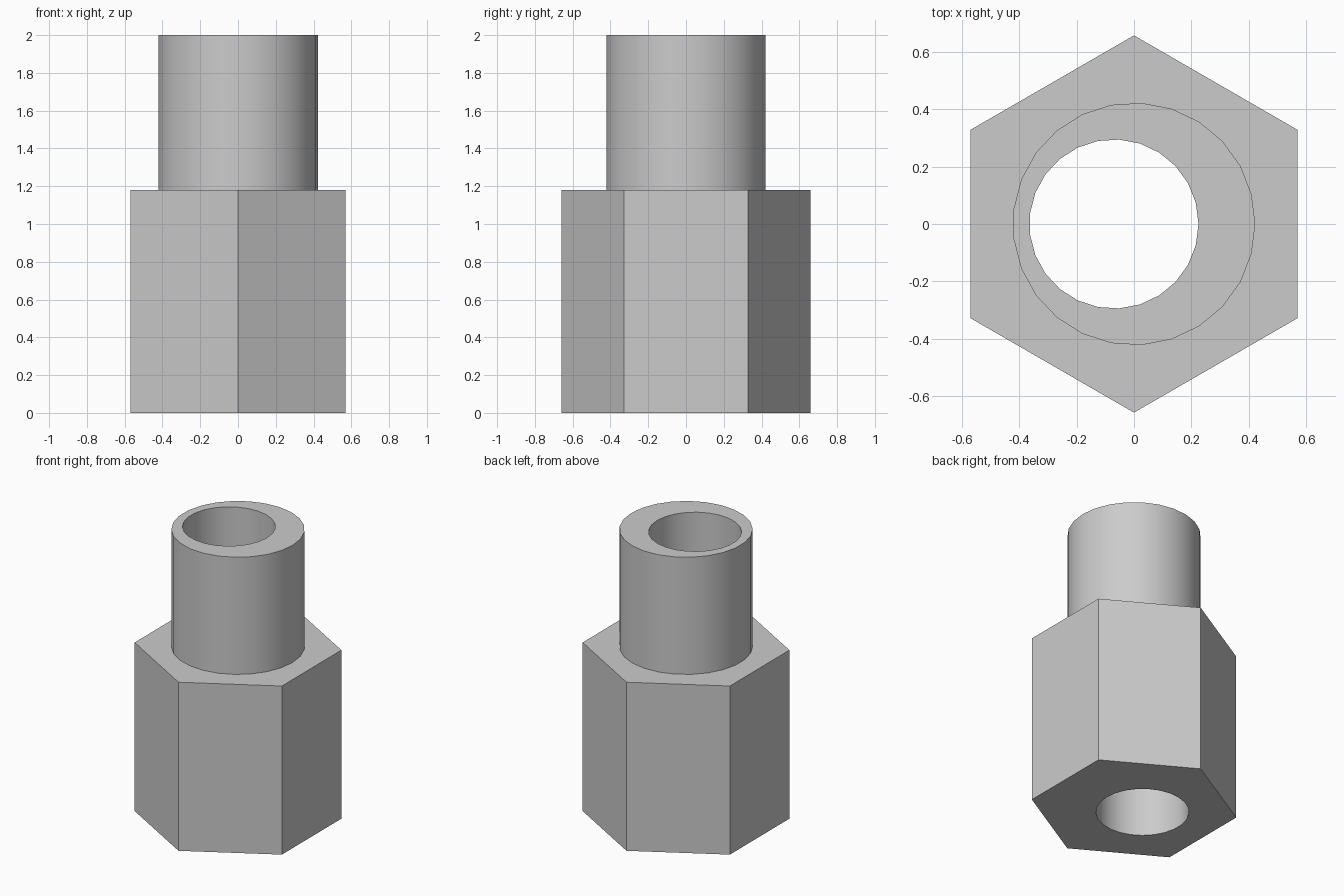
import bpy, bmesh
from math import cos, sin, tau, radians

if "Cube" in bpy.data.objects:
    bpy.data.objects.remove(bpy.data.objects["Cube"], do_unlink=True)

SIDES = 25
SHOULDER, TOP = 1.18, 2.0

steel = bpy.data.materials.new("plain grey metal")
steel.use_nodes = True
colour = (0.6, 0.6, 0.6, 1)
steel.diffuse_color = colour
steel.node_tree.nodes["Principled BSDF"].inputs["Base Color"].default_value = colour

bm = bmesh.new()


def ring(radius, z, sides=SIDES, x=0.0, start=0.0):
    """Closed loop of edges at one height."""
    angles = [start + tau * i / sides for i in range(sides)]
    verts = [bm.verts.new((x + radius * cos(a), radius * sin(a), z)) for a in angles]
    return [bm.edges.new((v, verts[i - 1])) for i, v in enumerate(verts)]


def wall(lower, upper):
    bmesh.ops.bridge_loops(bm, edges=lower + upper)


def flat(outer, inner):
    """Level face between an outer outline and an inner one."""
    bmesh.ops.triangle_fill(bm, edges=outer + inner, use_beauty=True)


# Hexagonal base, round collar and off-centre through bore
hex_low, hex_high = [ring(0.658, z, 6, start=tau / 4) for z in (0, SHOULDER)]
collar_low, collar_high = [ring(0.423, z) for z in (SHOULDER, TOP)]
bore_low, bore_high = [ring(0.295, z, x=-0.07) for z in (0, TOP)]

wall(hex_low, hex_high)
wall(collar_low, collar_high)
wall(bore_low, bore_high)
flat(hex_low, bore_low)
flat(hex_high, collar_low)
flat(collar_high, bore_high)
bmesh.ops.recalc_face_normals(bm, faces=bm.faces)

mesh = bpy.data.meshes.new("hex_sleeve")
bm.to_mesh(mesh)
bm.free()
mesh.materials.append(steel)
sleeve = bpy.data.objects.new("hex_sleeve", mesh)
bpy.context.collection.objects.link(sleeve)

# Round walls smooth, corners crisp
bpy.ops.object.select_all(action="DESELECT")
sleeve.select_set(True)
bpy.context.view_layer.objects.active = sleeve
bpy.ops.object.shade_smooth_by_angle(angle=radians(30))
